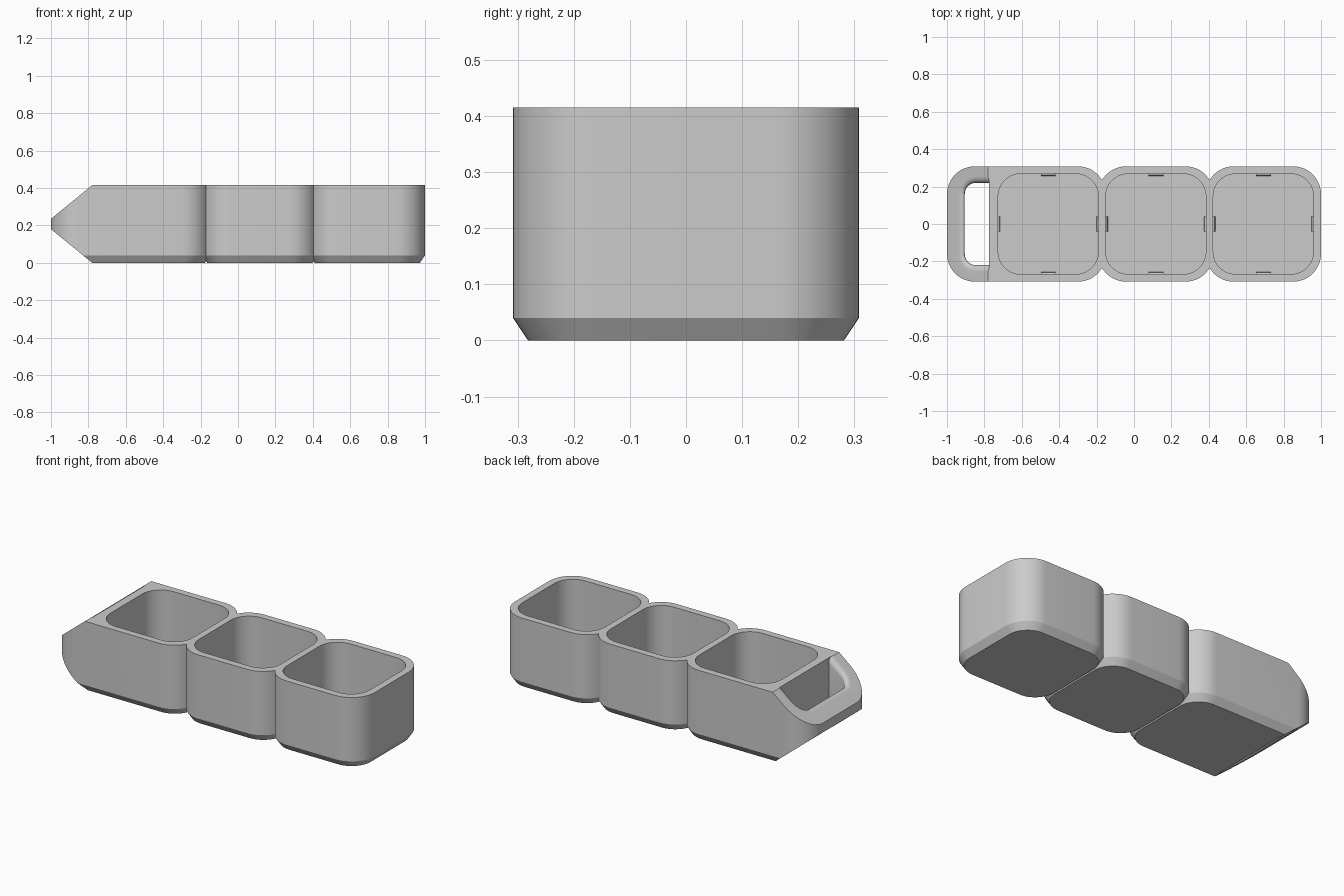
import bpy, bmesh, math
from mathutils import Vector

if "Cube" in bpy.data.objects:
    bpy.data.objects.remove(bpy.data.objects["Cube"])

H, HALF, STEP = 0.415, 0.3085, 0.575          # height, cup half width, cup spacing
CENTRES = [0.6915 - STEP * i for i in range(3)]
FLOOR, IN = 0.04, 0.268                       # floor thickness, cavity half width
KINK, END, LIP = -0.78, -1.0, 0.235           # where the grip starts to slope, its tip

grey = bpy.data.materials.new("grey plastic")
grey.diffuse_color = (0.6, 0.6, 0.6, 1)
grey.use_nodes = True
grey.node_tree.nodes["Principled BSDF"].inputs["Base Color"].default_value = grey.diffuse_color


def rounded(x0, x1, hy, r_left, r_right, n=12):
    """Counter-clockwise rounded rectangle; a zero radius gives a square corner."""
    pts = []
    for cx, cy, r, a0 in ((x1 - r_right, hy - r_right, r_right, 0),
                          (x0 + r_left, hy - r_left, r_left, 90),
                          (x0 + r_left, r_left - hy, r_left, 180),
                          (x1 - r_right, r_right - hy, r_right, 270)):
        for i in range(n + 1 if r else 1):
            a = math.radians(a0 + 90 * i / n)
            pts.append((cx + r * math.cos(a), cy + r * math.sin(a)))
    return pts


def loft(name, loops, planes=()):
    """Closed solid through matching loops, then trimmed by planes (point, normal)."""
    bm = bmesh.new()
    rings = [[bm.verts.new(p) for p in loop] for loop in loops]
    n = len(rings[0])
    bm.faces.new(rings[0][::-1])
    bm.faces.new(rings[-1])
    for a, b in zip(rings, rings[1:]):
        for i in range(n):
            j = (i + 1) % n
            bm.faces.new((a[i], a[j], b[j], b[i]))
    for co, no in planes:
        bmesh.ops.bisect_plane(bm, geom=bm.verts[:] + bm.edges[:] + bm.faces[:],
                               plane_co=co, plane_no=no, clear_outer=True)
        bmesh.ops.holes_fill(bm, edges=[e for e in bm.edges if e.is_boundary], sides=0)
    bmesh.ops.recalc_face_normals(bm, faces=bm.faces[:])
    me = bpy.data.meshes.new(name)
    bm.to_mesh(me)
    bm.free()
    ob = bpy.data.objects.new(name, me)
    bpy.context.collection.objects.link(ob)
    me.materials.append(grey)
    return ob


def at_z(pts, z):
    return [(x, y, z) for x, y in pts]


def cup_body(name, x0, x1, planes=()):
    """Outer block with a chamfered foot."""
    c = 0.027
    full = rounded(x0, x1, HALF, 0.15, 0.15)
    foot = rounded(x0 + c, x1 - c, HALF - c, 0.15 - c, 0.15 - c)
    return loft(name, [at_z(foot, 0), at_z(full, 0.04), at_z(full, H)], planes)


def combine(target, other, op):
    m = target.modifiers.new(op, 'BOOLEAN')
    m.operation, m.object, m.solver = op, other, 'EXACT'
    bpy.context.view_layer.objects.active = target
    bpy.ops.object.modifier_apply(modifier=m.name)
    bpy.data.objects.remove(other)


# three joined cups, the last one stretched into a sloped grip
rise, run = H - LIP, KINK - END
slopes = [(Vector((KINK, 0, H)), Vector((-rise, 0, run))),
          (Vector((KINK, 0, 0)), Vector((-rise, 0, -run)))]
tray = cup_body("organizer_tray", END, CENTRES[2] + HALF, slopes)
for cx in CENTRES[:2]:
    combine(tray, cup_body("cup", cx - HALF, cx + HALF), 'UNION')

# cavities
for cx in CENTRES:
    inner = rounded(cx - IN, cx + IN, IN, 0.12, 0.12)
    combine(tray, loft("cavity", [at_z(inner, FLOOR), at_z(inner, H + 0.1)]), 'DIFFERENCE')

# grip opening with rounded-over rims following both slopes
F = 0.035


def rim(offset, depth, top):
    loop = []
    for x, y in rounded(-0.905 - offset, -0.775, 0.22 + offset, 0.06 + offset, 0):
        z = LIP + rise / run * (x - END) - depth
        loop.append((x, y, z if top else H - z))
    return loop


steps = [(F, -0.2)] + [(F * (1 - math.sin(a)), F * (1 - math.cos(a)))
                       for a in (math.pi / 2 * i / 8 for i in range(9))]
loops = [rim(o, d, False) for o, d in steps] + [rim(o, d, True) for o, d in steps[::-1]]
combine(tray, loft("grip_opening", loops), 'DIFFERENCE')

# small wedge nubs at the foot of every inner wall
for cx in CENTRES:
    for k in range(4):
        c, s = math.cos(k * math.pi / 2), math.sin(k * math.pi / 2)
        loops = []
        for w in (-0.04, 0.04):
            prof = [(IN + 0.005, FLOOR - 0.005), (IN - 0.012, FLOOR - 0.005),
                    (IN - 0.008, FLOOR + 0.02), (IN + 0.005, FLOOR + 0.025)]
            loops.append([(cx + c * d - s * w, s * d + c * w, z) for d, z in prof])
        loft("wall_nub", loops)

# smooth rounded corners, crisp edges
bpy.ops.object.select_all(action='DESELECT')
tray.select_set(True)
bpy.context.view_layer.objects.active = tray
bpy.ops.object.shade_smooth_by_angle(angle=math.radians(28))
